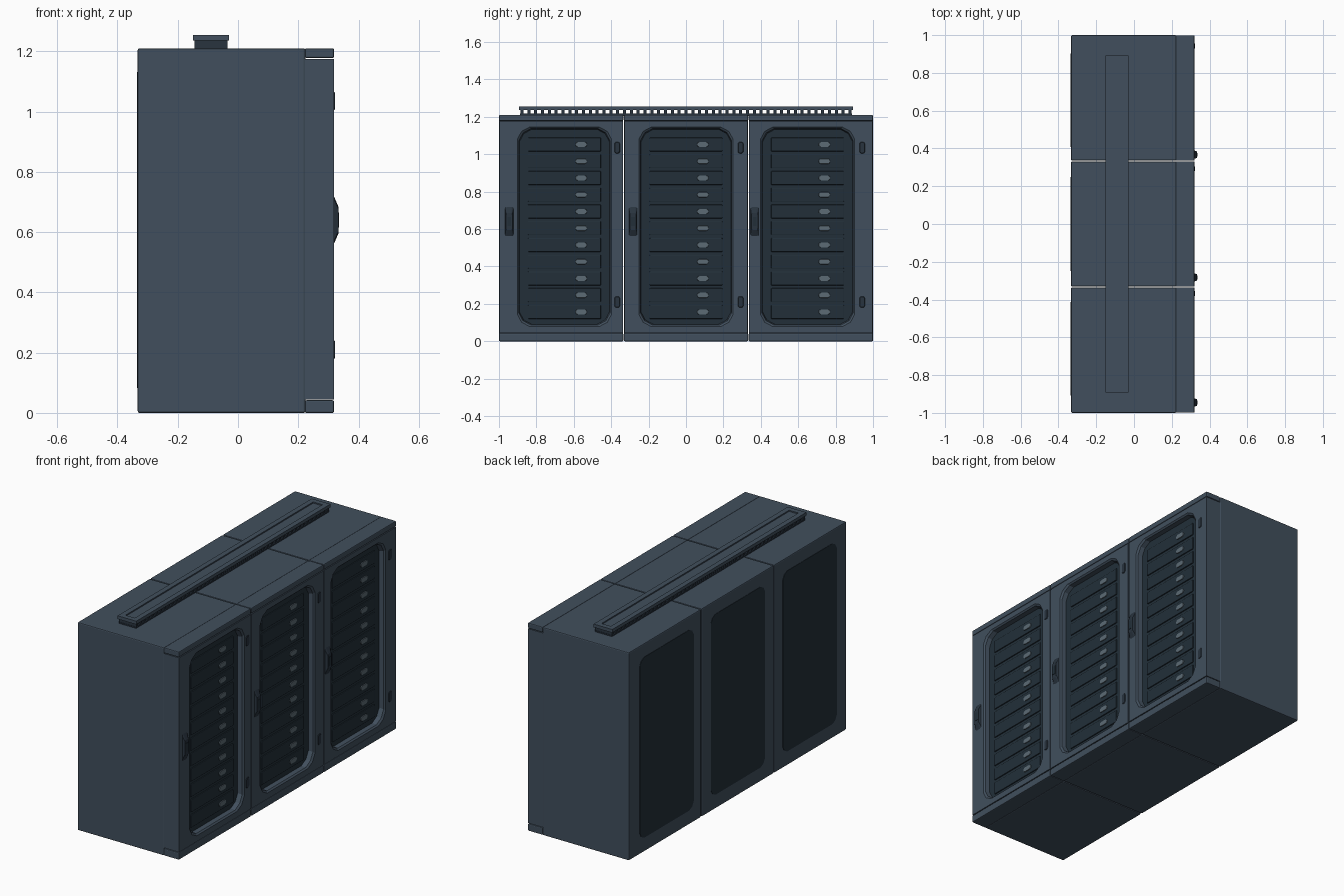
import bpy, bmesh, math

if "Cube" in bpy.data.objects:
    bpy.data.objects.remove(bpy.data.objects["Cube"])


def material(name, rgb):
    m = bpy.data.materials.new(name)
    m.diffuse_color = [(c / 255 / 12.92 if c < 11 else ((c / 255 + 0.055) / 1.055) ** 2.4) for c in rgb] + [1]
    m.use_nodes = True
    m.node_tree.nodes["Principled BSDF"].inputs["Base Color"].default_value = m.diffuse_color
    return m


STEEL = material("blue grey steel", (65, 79, 93))
DARK = material("dark panel", (34, 47, 57))
TRIM = material("dark trim", (40, 51, 62))
LIGHT = material("pale indicator", (92, 107, 117))


def finish(bm, name, mats, bevel=0):
    bmesh.ops.recalc_face_normals(bm, faces=bm.faces)
    me = bpy.data.meshes.new(name)
    bm.to_mesh(me)
    bm.free()
    for m in mats:
        me.materials.append(m)
    ob = bpy.data.objects.new(name, me)
    bpy.context.collection.objects.link(ob)
    if bevel:
        b = ob.modifiers.new("bevel", 'BEVEL')
        b.width = bevel
        b.segments = 2
    return ob


def add_box(bm, x0, x1, y0, y1, z0, z1):
    vs = bmesh.ops.create_cube(bm, size=1)["verts"]
    for v in vs:
        v.co = ((x0 + x1) / 2 + v.co.x * (x1 - x0),
                (y0 + y1) / 2 + v.co.y * (y1 - y0),
                (z0 + z1) / 2 + v.co.z * (z1 - z0))


def boxes(name, mat, dims, bevel=0):
    bm = bmesh.new()
    for d in dims:
        add_box(bm, *d)
    return finish(bm, name, [mat], bevel)


def outline(cy, cz, hy, hz, c, square=False):
    """Twelve points of a rounded rectangle, or the matching points of a square one."""
    pts = []
    for sy, sz in ((1, 1), (-1, 1), (-1, -1), (1, -1)):
        corner = [(hy, hz - c), (hy - c * 0.35, hz - c * 0.35), (hy - c, hz)]
        if square:
            corner[1] = (hy, hz)
        if sy * sz < 0:
            corner.reverse()
        pts += [(cy + sy * a, cz + sz * b) for a, b in corner]
    return pts


def skin(bm, loops):
    """Joins (x, outline) loops into a closed surface; returns the last cap."""
    rings = [[bm.verts.new((x, y, z)) for y, z in pts] for x, pts in loops]
    n = len(rings[0])
    for a, b in zip(rings, rings[1:]):
        for i in range(n):
            j = (i + 1) % n
            bm.faces.new((a[i], a[j], b[j], b[i]))
    bm.faces.new(rings[0])
    return bm.faces.new(rings[-1])


H = 1.21
ROWS = [0.157 + 0.0895 * i for i in range(11)]

for k, cy in enumerate((-0.667, 0, 0.667)):
    tag = ("left", "middle", "right")[k]
    wy = (-0.65, 0, 0.65)[k]          # window centre
    y0, y1 = cy - 0.333, cy + 0.333

    # cabinet shell
    boxes(tag + "_cabinet", STEEL, [(-0.333, 0.224, y0 + (0.002 if k else 0), y1 - (0.002 if k < 2 else 0), 0, H)], 0.006)

    # top cap and plinth above and below the door
    boxes(tag + "_door_rails", STEEL, [(0.222, 0.319, y0 + 0.001, y1 - 0.001, 1.178, H),
                                      (0.222, 0.319, y0 + 0.001, y1 - 0.001, 0, 0.042)], 0.005)

    # door frame with sunken dark window
    bm = bmesh.new()
    zc, hz, c = 0.612, 0.533, 0.065
    edge = outline(cy, 0.61, 0.330, 0.565, c, True)
    win = outline(wy, zc, 0.252, hz, c)
    for i in (0, 2, 3, 5, 6, 8, 9, 11):     # keep the frame quads straight
        y, z = edge[i]
        edge[i] = (y, win[i][1]) if i in (0, 5, 6, 11) else (win[i][0], z)
    glass = skin(bm, [(0.22, edge), (0.319, edge), (0.319, win),
                      (0.311, outline(wy, zc, 0.244, hz - 0.008, c)),
                      (0.285, outline(wy, zc, 0.240, hz - 0.012, c))])
    glass.material_index = 1
    finish(bm, tag + "_door", [STEEL, DARK])

    # stacked server fronts behind the window
    boxes(tag + "_servers", DARK,
          [(0.28, 0.291, wy - 0.195, wy + 0.195, z - 0.037, z + 0.037) for z in ROWS], 0.004)

    # indicator lamps
    bm = bmesh.new()
    for z in ROWS:
        ly = wy + 0.09
        skin(bm, [(0.288, outline(ly, z, 0.032, 0.015, 0.012)),
                  (0.295, outline(ly, z, 0.030, 0.013, 0.011))])
    finish(bm, tag + "_indicators", [LIGHT])

    # latch: tapered grip with a dark inset
    ly = (-0.945, -0.283, 0.367)[k]
    bm = bmesh.new()
    skin(bm, [(0.316, outline(ly, 0.64, 0.023, 0.085, 0.01)),
              (0.333, outline(ly, 0.64, 0.017, 0.045, 0.008))])
    finish(bm, tag + "_latch", [TRIM])
    boxes(tag + "_latch_inset", DARK, [(0.33, 0.335, ly - 0.010, ly + 0.010, 0.615, 0.665)])

    # hinges
    hy = (-0.368, 0.292, 0.942)[k]
    bm = bmesh.new()
    for z in (0.21, 1.035):
        skin(bm, [(0.315, outline(hy, z, 0.017, 0.034, 0.01)),
                  (0.322, outline(hy, z, 0.012, 0.028, 0.008))])
    finish(bm, tag + "_hinges", [TRIM])

    # flat rear panel
    bm = bmesh.new()
    ry = (-0.66, 0, 0.655)[k]
    skin(bm, [(-0.331, outline(ry, 0.607, 0.248, 0.525, 0.04)),
              (-0.335, outline(ry, 0.607, 0.248, 0.525, 0.04))])
    finish(bm, tag + "_rear_panel", [DARK])

# roof cable tray: open lattice under a channel with raised rims
X0, X1, L = -0.15, -0.03, 0.892
boxes("tray_channel", STEEL, [(X0 + 0.02, X1 - 0.02, -L + 0.02, L - 0.02, 1.237, 1.248)])
boxes("tray_rims", STEEL, [(X0, X0 + 0.03, -L, L, 1.236, 1.255),
                           (X1 - 0.03, X1, -L, L, 1.236, 1.255),
                           (X0 + 0.03, X1 - 0.03, -L, -L + 0.03, 1.236, 1.255),
                           (X0 + 0.03, X1 - 0.03, L - 0.03, L, 1.236, 1.255)])
boxes("tray_base", TRIM, [(X0 + 0.005, X1 - 0.005, -L + 0.005, L - 0.005, 1.205, 1.217)])
N = 48
boxes("tray_rungs", TRIM, [(X0 + 0.005, X1 - 0.005, y - 0.008, y + 0.008, 1.215, 1.238)
                           for y in (-L + 0.015 + i * (2 * L - 0.03) / N for i in range(N + 1))])
